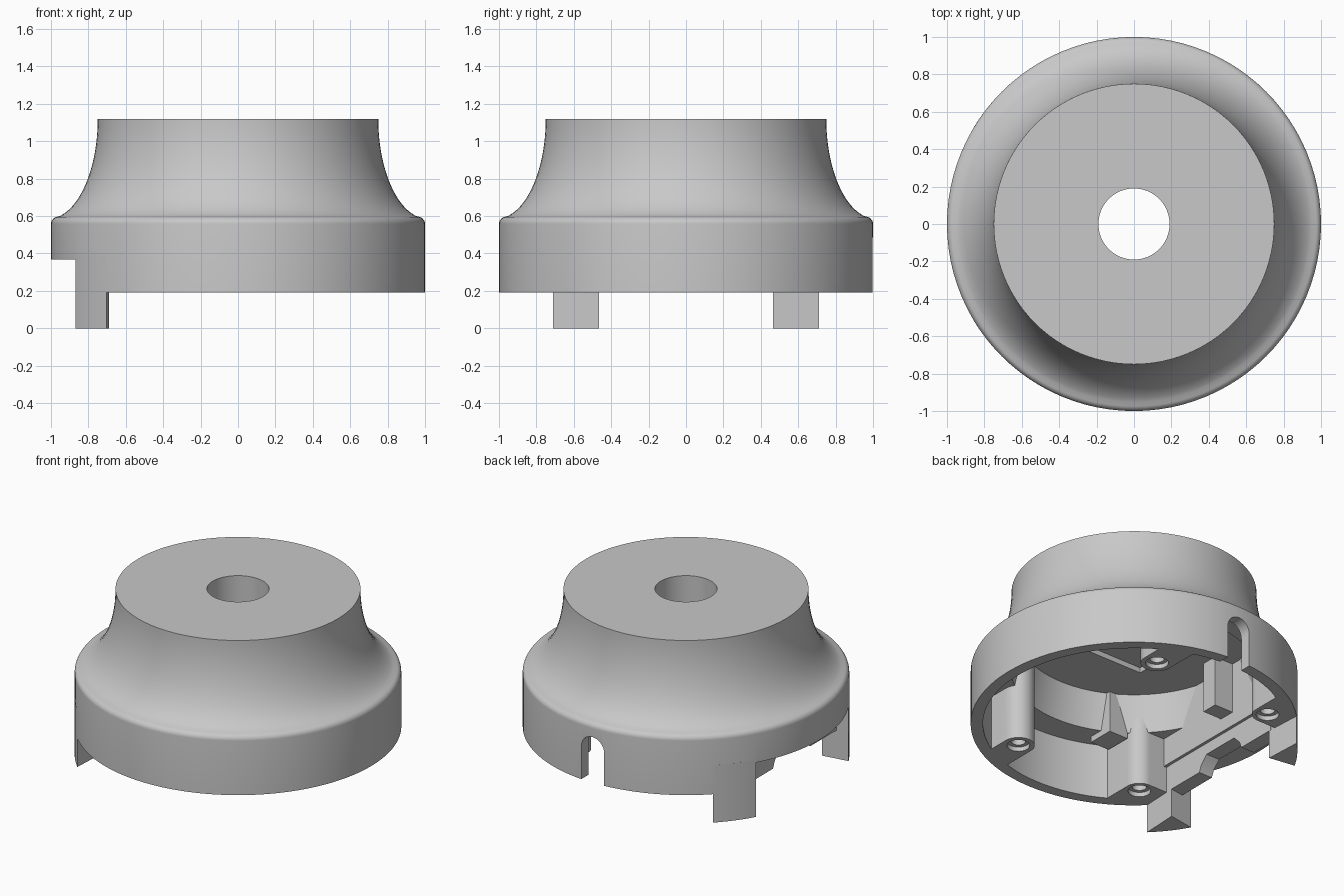
import bpy, bmesh, math
from mathutils import Matrix

if "Cube" in bpy.data.objects:
    bpy.data.objects.remove(bpy.data.objects["Cube"])

grey = bpy.data.materials.new("plain_grey")
grey.use_nodes = True
grey.diffuse_color = (0.58, 0.58, 0.58, 1)
grey.node_tree.nodes["Principled BSDF"].inputs["Base Color"].default_value = (0.58, 0.58, 0.58, 1)


def finish(name, bm):
    bmesh.ops.remove_doubles(bm, verts=bm.verts, dist=0.0001)
    bmesh.ops.recalc_face_normals(bm, faces=bm.faces)
    mesh = bpy.data.meshes.new(name)
    bm.to_mesh(mesh)
    bm.free()
    mesh.materials.append(grey)
    obj = bpy.data.objects.new(name, mesh)
    bpy.context.collection.objects.link(obj)
    return obj


def revolve(name, profile, closed=True):
    """Spin a radius/height profile about the vertical axis."""
    bm = bmesh.new()
    verts = [bm.verts.new((r, 0, z)) for r, z in profile]
    edges = [bm.edges.new(p) for p in zip(verts, verts[1:])]
    if closed:
        edges.append(bm.edges.new((verts[-1], verts[0])))
    bmesh.ops.spin(bm, geom=verts + edges, cent=(0, 0, 0), axis=(0, 0, 1),
                   angle=math.tau, steps=96, use_duplicate=False)
    return finish(name, bm)


def prism(name, outline, low, high, matrix=Matrix()):
    """Extrude a flat outline from low to high, then place it."""
    bm = bmesh.new()
    face = bm.faces.new([bm.verts.new((x, y, low)) for x, y in outline])
    out = bmesh.ops.extrude_face_region(bm, geom=[face])
    top = [v for v in out["geom"] if isinstance(v, bmesh.types.BMVert)]
    bmesh.ops.translate(bm, verts=top, vec=(0, 0, high - low))
    bmesh.ops.transform(bm, matrix=matrix, verts=bm.verts)
    return finish(name, bm)


def rect(x0, x1, y0, y1):
    return [(x0, y0), (x1, y0), (x1, y1), (x0, y1)]


def arc(cx, cy, r, a0, a1, n):
    return [(cx + r * math.cos(a0 + (a1 - a0) * i / n),
             cy + r * math.sin(a0 + (a1 - a0) * i / n)) for i in range(n + 1)]


def boolean(obj, tool, operation="DIFFERENCE", keep=False):
    mod = obj.modifiers.new("cut", "BOOLEAN")
    mod.operation, mod.object, mod.solver = operation, tool, "EXACT"
    bpy.context.view_layer.objects.active = obj
    bpy.ops.object.modifier_apply(modifier=mod.name)
    if not keep:
        bpy.data.objects.remove(tool)


# Flared outer profile: concave neck, rounded shoulder, straight skirt
BASE, TOP, CEILING, LEDGE, SILL = 0.192, 1.12, 0.8, 0.56, 0.367
flare = [(0.75 + 0.265 * (1 - math.cos(t)), TOP - 0.535 * math.sin(t))
         for t in [math.radians(76) * i / 20 for i in range(21)]]
outer = flare + arc(0.962, 0.558, 0.038, math.radians(72), 0, 6) + [(1, BASE)]
inner = [(0.925, BASE), (0.925, LEDGE), (0.75, LEDGE), (0.7, CEILING), (0.19, CEILING)]
housing = revolve("housing", [(0.19, TOP)] + outer + inner)

# Solid used to trim the inside parts to the flared shape
trim = revolve("trim_helper", [(0, TOP - 0.02)] + [(r * 0.985, z - 0.01 if z > BASE else z)
               for r, z in outer] + [(0, BASE)], closed=False)
trim.hide_render = True
parts = [housing]

# Side opening, rounded cable slot and square ceiling recess
opening = [(-0.69, -0.465), (-0.69, 0.465), (-1.1, 0.529), (-1.1, -0.529)]
boolean(housing, prism("opening_cutter", opening, 0, SILL))
to_back = Matrix.Rotation(math.radians(90), 4, "X")
slot = [(0.085, 0), *arc(0, 0.415, 0.085, 0, math.pi, 16), (-0.085, 0)]
boolean(housing, prism("slot_cutter", slot, -1.1, -0.8, to_back))
boolean(housing, prism("recess_cutter", rect(-0.305, 0.305, -0.305, 0.305), CEILING - 0.05, CEILING + 0.035))

# Legs either side of the opening, flush with the skirt
for side, sign in (("left", 1), ("right", -1)):
    curve = [(-x, sign * y) for x, y in arc(0, 0, 1, math.asin(0.712), math.asin(0.493), 10)]
    parts.append(prism("leg_" + side, curve + [(-0.69, sign * 0.465)], 0, SILL + 0.02))

# Flat inner wall behind the opening
half = math.acos(0.67 / 0.95)
wall = prism("flat_inner_wall", arc(0, 0, 0.95, math.pi - half, math.pi + half, 32), SILL, CEILING + 0.02)
boolean(wall, trim, "INTERSECT", True)
parts.append(wall)

# Cross bar between the legs, with a notch in its lower edge
notch = [(-0.48, BASE), (-0.2, BASE), (-0.18, 0.24), (-0.13, 0.29),
         (0.13, 0.29), (0.18, 0.24), (0.2, BASE), (0.48, BASE)]
sideways = Matrix(((0, 0, 1, 0), (1, 0, 0, 0), (0, 1, 0, 0), (0, 0, 0, 1)))
parts.append(prism("cross_bar", notch + [(0.48, SILL + 0.01), (-0.48, SILL + 0.01)],
                   -0.79, -0.69, sideways))

# Screw bosses: round nose, square web out to the skirt, stepped hole
for label, bx, by, r, reach in (("wide", 0.37, 0.66, 0.1, 0.1), ("close", -0.555, 0.61, 0.095, 0.35)):
    for side, sign in (("left", 1), ("right", -1)):
        place = Matrix.Translation((bx, sign * by, 0)) @ Matrix.Diagonal((1, sign, 1, 1))
        nose = arc(0, 0, r, math.pi if reach == r else math.pi * 1.5, math.tau, 20)
        shape = nose + [(r, 0.35), (-reach, 0.35), (-reach, nose[0][1])]
        boss = prism(f"screw_boss_{label}_{side}", shape, BASE - 0.05, CEILING + 0.02, place)
        boolean(boss, trim, "INTERSECT", True)
        for radius, depth in ((0.07, 0.03), (0.045, 0.25)):
            circle = arc(0, 0, radius, 0, math.tau, 24)[:-1]
            boolean(boss, prism("hole_cutter", circle, 0, BASE + depth, place))
        parts.append(boss)

# Inside ribs
for name, shape, low in (("wall_rib", rect(-0.68, -0.53, 0.03, 0.14), 0.46),
                         ("skirt_rib", rect(-0.45, -0.31, -0.78, -0.6), 0.52)):
    rib = prism(name, shape, low, CEILING + 0.02)
    boolean(rib, trim, "INTERSECT", True)
    parts.append(rib)

bpy.data.objects.remove(trim)

# Smooth the curved faces and keep the edges crisp
bpy.ops.object.select_all(action="DESELECT")
for part in parts:
    part.select_set(True)
bpy.context.view_layer.objects.active = housing
bpy.ops.object.shade_smooth_by_angle(angle=math.radians(25))
